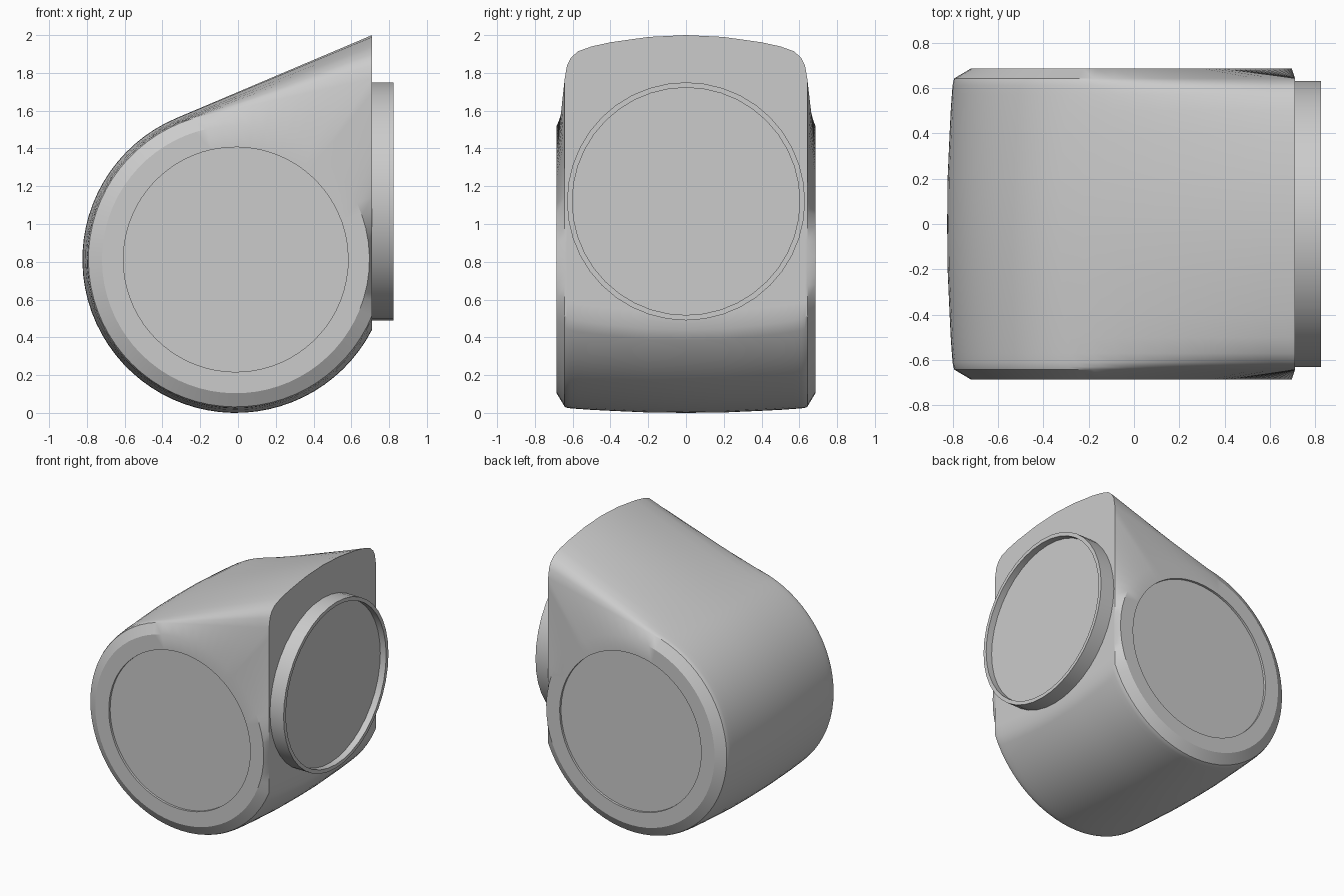
import bpy, bmesh, math

if "Cube" in bpy.data.objects:
    bpy.data.objects.remove(bpy.data.objects["Cube"])

CX, CZ = -0.012, 0.812      # axis of the round drum
FACE_X = 0.71               # flat outlet face

grey = bpy.data.materials.new("plain grey")
grey.use_nodes = True
grey.diffuse_color = (0.6, 0.6, 0.6, 1)
grey.node_tree.nodes["Principled BSDF"].inputs["Base Color"].default_value = grey.diffuse_color


def loft(name, rings):
    """Skin a list of equal-length point rings and cap both ends."""
    bm = bmesh.new()
    rows = [[bm.verts.new(p) for p in ring] for ring in rings]
    n = len(rows[0])
    for a, b in zip(rows, rows[1:]):
        for i in range(n):
            j = (i + 1) % n
            bm.faces.new((a[i], a[j], b[j], b[i]))
    bm.faces.new(rows[0])
    bm.faces.new(rows[-1])
    bmesh.ops.recalc_face_normals(bm, faces=bm.faces)
    mesh = bpy.data.meshes.new(name)
    bm.to_mesh(mesh)
    bm.free()
    mesh.materials.append(grey)
    obj = bpy.data.objects.new(name, mesh)
    bpy.context.collection.objects.link(obj)
    bpy.ops.object.select_all(action='DESELECT')
    bpy.context.view_layer.objects.active = obj
    obj.select_set(True)
    bpy.ops.object.shade_smooth_by_angle(angle=math.radians(30))
    return obj


def teardrop(y, r, apex):
    """Drum arc, upright outlet face and sloping top, at one depth."""
    dx, dz = FACE_X - CX, apex - CZ
    start = math.atan2(dz, dx) + math.acos(r / math.hypot(dx, dz))
    end = 2 * math.pi - math.acos(dx / r)
    pts = []
    for i in range(49):
        a = start + (end - start) * i / 48
        pts.append((CX + r * math.cos(a), y, CZ + r * math.sin(a)))
    low, first = pts[-1][2], pts[0]
    for i in range(1, 17):
        pts.append((FACE_X, y, low + (apex - low) * i / 16))
    for i in range(1, 10):
        t = i / 10
        pts.append((FACE_X + (first[0] - FACE_X) * t, y, apex + (first[2] - apex) * t))
    return pts


def circle_like(ring, y, r):
    """Circle whose points lie in the same directions as those of the ring."""
    angles = [math.atan2(p[2] - CZ, p[0] - CX) for p in ring]
    return [(CX + r * math.cos(a), y, CZ + r * math.sin(a)) for a in angles]


# Housing: half sections from the middle outwards, then the recessed side disc
sections = [(0, 0.812, 2.0), (0.2, 0.81, 1.99), (0.4, 0.801, 1.962),
            (0.5, 0.796, 1.94), (0.57, 0.791, 1.915), (0.61, 0.788, 1.88),
            (0.63, 0.785, 1.84), (0.642, 0.78, 1.77)]


def half(side):
    rings = [teardrop(side * y, r, apex) for y, r, apex in sections]
    edge = rings[-1]
    for y, r in ((0.685, 0.708), (0.685, 0.595), (0.668, 0.595)):
        rings.append(circle_like(edge, side * y, r))
    return rings


loft("housing", half(-1)[::-1] + half(1)[1:])

# Round outlet collar with a recessed end
collar = [(0.66, 0.63), (0.824, 0.63), (0.824, 0.602), (0.775, 0.602)]
loft("outlet_collar", [[(x, r * math.cos(math.tau * i / 40), 1.12 + r * math.sin(math.tau * i / 40))
                        for i in range(40)] for x, r in collar])
